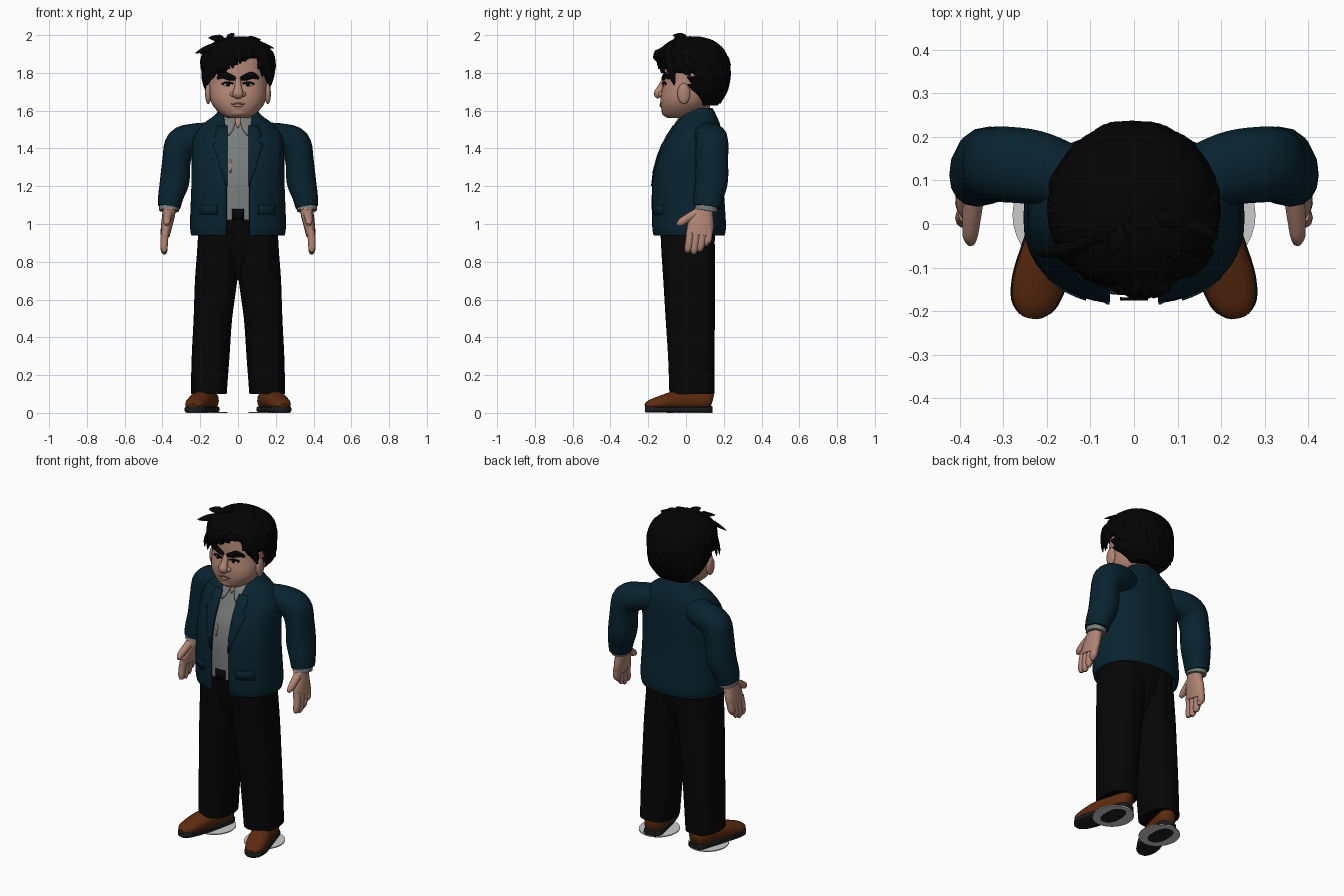
import bpy, bmesh, math, random
from mathutils import Vector

random.seed(4)
if "Cube" in bpy.data.objects:
    bpy.data.objects.remove(bpy.data.objects["Cube"])


def material(name, r, g, b):
    m = bpy.data.materials.new(name)
    m.use_nodes = True
    m.diffuse_color = (r, g, b, 1)
    m.node_tree.nodes["Principled BSDF"].inputs["Base Color"].default_value = (r, g, b, 1)
    return m


BLUE = material("jacket_blue", .0025, .017, .029)
BLACK = material("trouser_black", .0018, .0018, .0018)
HAIR = material("hair_black", .0012, .0012, .0012)
SKIN = material("skin", .44, .235, .175)
GREY = material("shirt_grey", .19, .207, .197)
BROWN = material("shoe_brown", .11, .024, .005)
SOLE = material("sole_black", .012, .012, .012)
PALE = material("pale_grey", .6, .6, .6)
LIP = material("lip", .22, .09, .07)


def smooth(rows, k=4):
    """Resample rows of numbers with a smooth spline."""
    out = []
    for i in range(len(rows) - 1):
        quad = [rows[max(0, min(len(rows) - 1, i + j))] for j in (-1, 0, 1, 2)]
        for s in range(k):
            t = s / k
            out.append([b + .5 * t * (c - a + t * (2 * a - 5 * b + 4 * c - d + t * (3 * (b - c) + d - a)))
                        for a, b, c, d in zip(*quad)])
    return out + [list(rows[-1])]


def build(name, rings, mat, closed=True, keep=None, thick=0):
    """Skin a list of point rings into one mesh object."""
    bm = bmesh.new()
    grid = [[bm.verts.new(p) for p in r] for r in rings]
    n = len(grid[0])
    for a, b in zip(grid, grid[1:]):
        for i in range(n if closed else n - 1):
            j = (i + 1) % n
            bm.faces.new((a[i], a[j], b[j], b[i]))
    if closed:
        bm.faces.new(grid[0])
        bm.faces.new(grid[-1])
    bmesh.ops.recalc_face_normals(bm, faces=bm.faces)
    if keep:
        bad = [f for f in bm.faces if not keep(f.calc_center_median())]
        bmesh.ops.delete(bm, geom=bad, context='FACES')
    me = bpy.data.meshes.new(name)
    bm.to_mesh(me)
    bm.free()
    me.shade_smooth()
    me.set_sharp_from_angle(angle=.8)
    me.materials.append(mat)
    ob = bpy.data.objects.new(name, me)
    bpy.context.collection.objects.link(ob)
    if thick:
        mod = ob.modifiers.new("thickness", 'SOLIDIFY')
        mod.thickness = thick
        mod.offset = 0


def power(v, e):
    return math.copysign(abs(v) ** e, v)


def section(z, rx, y0, y1, cx=0, n=2.3, gap=0, count=32):
    """Horizontal rounded section, optionally open at the front."""
    start = math.asin((gap / rx) ** (n / 2)) if gap else 0
    steps = count if not gap else count - 1
    pts = []
    for i in range(count):
        a = start + (2 * math.pi - 2 * start) * i / steps
        pts.append((cx + rx * power(math.sin(a), 2 / n),
                    (y0 + y1) / 2 - (y1 - y0) / 2 * power(math.cos(a), 2 / n), z))
    return pts


def stack(name, rows, mat, n=2.3, **kw):
    build(name, [section(*r, n=n) for r in smooth(rows)], mat, **kw)


def front_y(rows, x, z, n=2.3):
    """Front surface of a stack at x, z."""
    r = min(smooth(rows, 12), key=lambda q: abs(q[0] - z))
    return (r[2] + r[3]) / 2 - (r[3] - r[2]) / 2 * max(0, 1 - abs(x / r[1]) ** n) ** (1 / n)


def tube(name, rows, mat, ref=(0, 1, 0), n=2.2, k=4, count=16):
    """Rows are x, y, z and two radii; sections follow the path."""
    rows = smooth(rows, k)
    pts = [Vector(r[:3]) for r in rows]
    rings = []
    for i, r in enumerate(rows):
        t = (pts[min(i + 1, len(pts) - 1)] - pts[max(i - 1, 0)]).normalized()
        u = t.cross(Vector(ref)).normalized()
        v = u.cross(t)
        rings.append([pts[i] + u * r[3] * power(math.cos(a), 2 / n) + v * r[4] * power(math.sin(a), 2 / n)
                      for a in (2 * math.pi * j / count for j in range(count))])
    build(name, rings, mat)


def ball(name, loc, size, mat):
    rows = [[loc[2] + size[2] * math.sin(a), size[0] * math.cos(a),
             loc[1] - size[1] * math.cos(a), loc[1] + size[1] * math.cos(a), loc[0]]
            for a in (math.radians(d) for d in range(-84, 85, 14))]
    build(name, [section(*r, n=2, count=16) for r in rows], mat)


def mirrored(rows, s):
    return [(r[0] * s,) + tuple(r[1:]) for r in rows]


def patch(name, rows, surface, mat, lift=.009, thick=.006):
    """Thin panel: rows of z, x start, x end laid over a surface."""
    rings = [[(x, front_y(surface, x, z) - lift, z) for x in (a + (b - a) * i / 4 for i in range(5))]
             for z, a, b in rows]
    build(name, rings, mat, closed=False, thick=thick)


# Jacket, open down the front, over a shirt
JACKET = [(.94, .24, -.168, .198), (1.0, .247, -.176, .205), (1.2, .24, -.176, .192), (1.34, .238, -.152, .19),
          (1.45, .23, -.105, .187), (1.52, .185, -.062, .175), (1.57, .12, -.025, .155), (1.61, .088, 0, .135)]
build("jacket", [section(*r, gap=.06 + max(0, r[0] - 1.45) * .12, count=48) for r in smooth(JACKET)],
      BLUE, closed=False, thick=.014)
SHIRT = [(1.02, .2, -.163, .15), (1.2, .2, -.163, .15), (1.34, .2, -.14, .15),
         (1.45, .18, -.09, .15), (1.53, .12, -.05, .14), (1.6, .08, -.005, .13)]
stack("shirt", SHIRT, GREY)
patch("belt_buckle", [(z, -.032, .032) for z in (1.02, 1.05, 1.08)], SHIRT, BLACK)
patch("shirt_opening", [(1.27, -.044, -.036), (1.31, -.046, -.034), (1.34, -.042, -.037)],
      SHIRT, SKIN, lift=.003, thick=.003)
patch("open_neck", [(1.51, -.003, .003), (1.54, -.016, .016), (1.58, -.02, .02)],
      SHIRT, SKIN, lift=.006, thick=.004)

for s, side in ((1, "left"), (-1, "right")):
    patch(side + "_lapel", [(z, s * .056, s * (.062 + w)) for z, w in
          ((1.2, 0), (1.28, .025), (1.36, .05), (1.42, .072), (1.44, .045), (1.47, .06), (1.52, .045))],
          JACKET, BLUE)
    patch(side + "_pocket_flap", [(z, s * .11, s * .2) for z in (1.05, 1.075, 1.1)], JACKET, BLUE)
    patch(side + "_shirt_collar", [(1.47, s * .045, s * .055), (1.5, s * .025, s * .075),
          (1.54, s * .012, s * .08), (1.58, s * .012, s * .07)], SHIRT, GREY)
    # Arms, cuffs and hands
    tube(side + "_sleeve", mirrored([(.06, .1, 1.465, .05, .05), (.15, .108, 1.463, .072, .075),
         (.23, .13, 1.455, .077, .085), (.3, .137, 1.425, .085, .087), (.325, .137, 1.34, .075, .086),
         (.335, .135, 1.23, .078, .087), (.355, .12, 1.15, .068, .08), (.365, .112, 1.09, .06, .072)], s), BLUE)
    tube(side + "_cuff", mirrored([(.363, .113, 1.12, .053, .06), (.365, .105, 1.07, .053, .06)], s), GREY)
    tube(side + "_palm", mirrored([(.362, .1, 1.1, .036, .045), (.367, .09, 1.05, .034, .055),
         (.378, .078, .99, .03, .07), (.386, .07, .94, .025, .066)], s), SKIN)
    for i, tip in enumerate((.85, .842, .856, .885)):
        y = .018 + i * .033
        tube(f"{side}_finger_{i + 1}", mirrored([(.383, y + .005, .97, .021, .021), (.39, y, .92, .02, .021),
             (.391, y - .008, tip + .02, .018, .019), (.387, y - .014, tip, .009, .01)], s), SKIN, count=10)
    tube(side + "_thumb", mirrored([(.368, .065, 1.065, .022, .025), (.373, .015, 1.035, .022, .022),
         (.376, -.025, 1.01, .02, .018), (.374, -.045, .995, .009, .009)], s), SKIN, ref=(1, 0, 0), count=10)
    # Trouser legs
    leg = [(.1, .095, -.088, .15, .155), (.3, .1, -.095, .15, .145), (.5, .102, -.108, .153, .133),
           (.7, .112, -.12, .153, .116), (.85, .112, -.13, .153, .105), (.97, .11, -.135, .15, .1)]
    stack(side + "_trouser_leg", [r[:4] + (r[4] * s,) for r in leg], BLACK, n=2.6)
    # Shoes, with a pale disc around each sole
    shoe = [(.145, .135, .06, .03, .04), (.15, .11, .065, .05, .052), (.17, .03, .066, .056, .054),
            (.195, -.06, .063, .06, .052), (.217, -.13, .052, .06, .04), (.232, -.185, .042, .048, .029),
            (.238, -.212, .034, .022, .016)]
    tube(side + "_shoe", mirrored(shoe, s), BROWN, ref=(0, 0, 1))
    tube(side + "_sole", mirrored([(x, y, .019, w + .004, .017) for x, y, z, w, h in shoe], s),
         SOLE, ref=(0, 0, 1), n=4)
    build(side + "_foot_disc", [section(z, .112, -.1, .14, .167 * s, n=2) for z in (0, .006)], PALE)
    build(side + "_tread", [section(z, .052, -.06, .11, .172 * s, n=2.5) for z in (-.001, .001)], SOLE)

stack("hips", [(.7, .03, -.05, .08), (.76, .08, -.085, .115), (.84, .15, -.115, .142),
               (.92, .205, -.133, .153), (1.04, .2, -.15, .153)], BLACK)

# Head and face
stack("neck", [(1.5, .075, 0, .13), (1.58, .07, -.005, .125), (1.68, .08, -.02, .13)], SKIN)
HEAD = [(1.562, .055, -.1, .04), (1.582, .092, -.122, .075), (1.63, .135, -.134, .12), (1.68, .152, -.134, .15),
        (1.75, .157, -.12, .18), (1.82, .155, -.115, .195), (1.9, .14, -.1, .18), (1.95, .07, -.04, .12)]
stack("head", HEAD, SKIN)
tube("nose", [(0, -.112, 1.765, .014, .014), (0, -.132, 1.72, .02, .02), (0, -.146, 1.69, .029, .024),
              (0, -.136, 1.672, .02, .015)], SKIN)
ball("chin", (0, -.105, 1.595), (.05, .024, .026), SKIN)
tube("mouth", [(x, front_y(HEAD, x, 1.638), 1.64 - abs(x) * .2, .004, .004)
               for x in (-.036, -.018, 0, .018, .036)], LIP, count=8)
ball("lower_lip", (0, -.13, 1.627), (.028, .011, .008), SKIN)
for s, side in ((1, "left"), (-1, "right")):
    ball(side + "_nostril", (s * .026, -.13, 1.687), (.017, .017, .015), SKIN)
    ball(side + "_ear", (s * .158, -.012, 1.69), (.016, .034, .055), SKIN)
    ball(side + "_eye", (s * .055, front_y(HEAD, .055, 1.737) + .007, 1.737), (.022, .012, .009), PALE)
    ball(side + "_pupil", (s * .052, front_y(HEAD, .052, 1.737) - .002, 1.738), (.011, .006, .009), HAIR)
    tube(side + "_upper_lid", [(s * x, front_y(HEAD, x, 1.75) - .003, z, .005, .006)
         for x, z in ((.025, 1.743), (.055, 1.75), (.085, 1.741))], HAIR, count=8)
    tube(side + "_eyebrow", [(s * x, front_y(HEAD, x, z) - .004, z, w, .009) for x, z, w in
         ((.014, 1.769, .01), (.04, 1.776, .017), (.075, 1.787, .018), (.108, 1.772, .007))], HAIR, count=8)

# Hair shell with a slanted fringe
CAP = [(1.635, .1, .06, .165), (1.7, .155, -.01, .202), (1.78, .174, -.125, .217), (1.86, .182, -.146, .217),
       (1.92, .163, -.13, .195), (1.965, .11, -.075, .14), (1.985, .04, -.02, .07)]


def on_hair(p):
    if p.y > .03:
        return True
    if p.y > -.03:
        return p.z > 1.8
    return p.z > (1.845 + .4 * p.x if p.x < .12 else 1.8)


stack("hair", CAP, HAIR, keep=on_hair, thick=.016)


def cap_point(z, a, lift):
    r = min(smooth(CAP, 12), key=lambda q: abs(q[0] - z))
    mid, half = (r[2] + r[3]) / 2, (r[3] - r[2]) / 2
    return (math.sin(a) * (r[1] + lift), mid - math.cos(a) * (half + lift), z)


def lock(name, points, width):
    widths = (.5, 1, .8, .15)
    tube(name, [tuple(p) + (width * w, .012 * w) for p, w in zip(points, widths)], HAIR,
         ref=(points[1][0], points[1][1] - .04, .05), k=3, count=8)


# Locks lying over the shell, with lifted tips
for i in range(48):
    a = math.radians(70 + 220 * i / 47)
    behind = math.cos(a) < -.1
    low = random.uniform(1.63, 1.74) if behind else random.uniform(1.78, 1.82)
    top = random.uniform(1.88, 1.975)
    tip = random.uniform(.002, .016)
    lock(f"hair_lock_{i + 1}", [cap_point(top + (low - top) * t, a + t * .3 - .15, lift)
         for t, lift in ((0, -.005), (.35, .004), (.7, .008), (1, tip))], .026)
# Fringe locks sweep across the forehead
for i, (x, z) in enumerate(((-.185, 1.75), (-.165, 1.735), (-.135, 1.77), (-.105, 1.785), (-.07, 1.8),
                            (-.03, 1.825), (.01, 1.85), (.05, 1.87), (.13, 1.78), (.155, 1.75), (.175, 1.735))):
    y = front_y(HEAD, min(abs(x), .14), 1.8) - .03
    top = .35 * x + .06 if x < .1 else .1
    lock(f"fringe_lock_{i + 1}", [(top, -.07, 1.96), (top * .5 + x * .5, min(y - .01, -.1), 1.9),
         (x * .9 + top * .1, y, z + .05), (x, y + .012, z)], .028)
# Loose tips standing off the crown
for i, (a, b) in enumerate((((-.09, -.05, 1.94), (-.225, -.07, 1.905)), ((-.07, -.03, 1.965), (-.155, -.06, 1.985)),
                            ((-.03, 0, 1.98), (-.05, -.07, 1.997)), ((.03, .02, 1.97), (.12, .0, 1.975)),
                            ((-.08, .05, 1.94), (-.2, .03, 1.9)), ((.08, .03, 1.95), (.19, -.03, 1.93)))):
    a, b = Vector(a), Vector(b)
    bow = Vector((0, 0, .01))
    lock(f"loose_tip_{i + 1}", [a, a.lerp(b, .35) + bow, a.lerp(b, .7) + bow * .5, b], .022)
